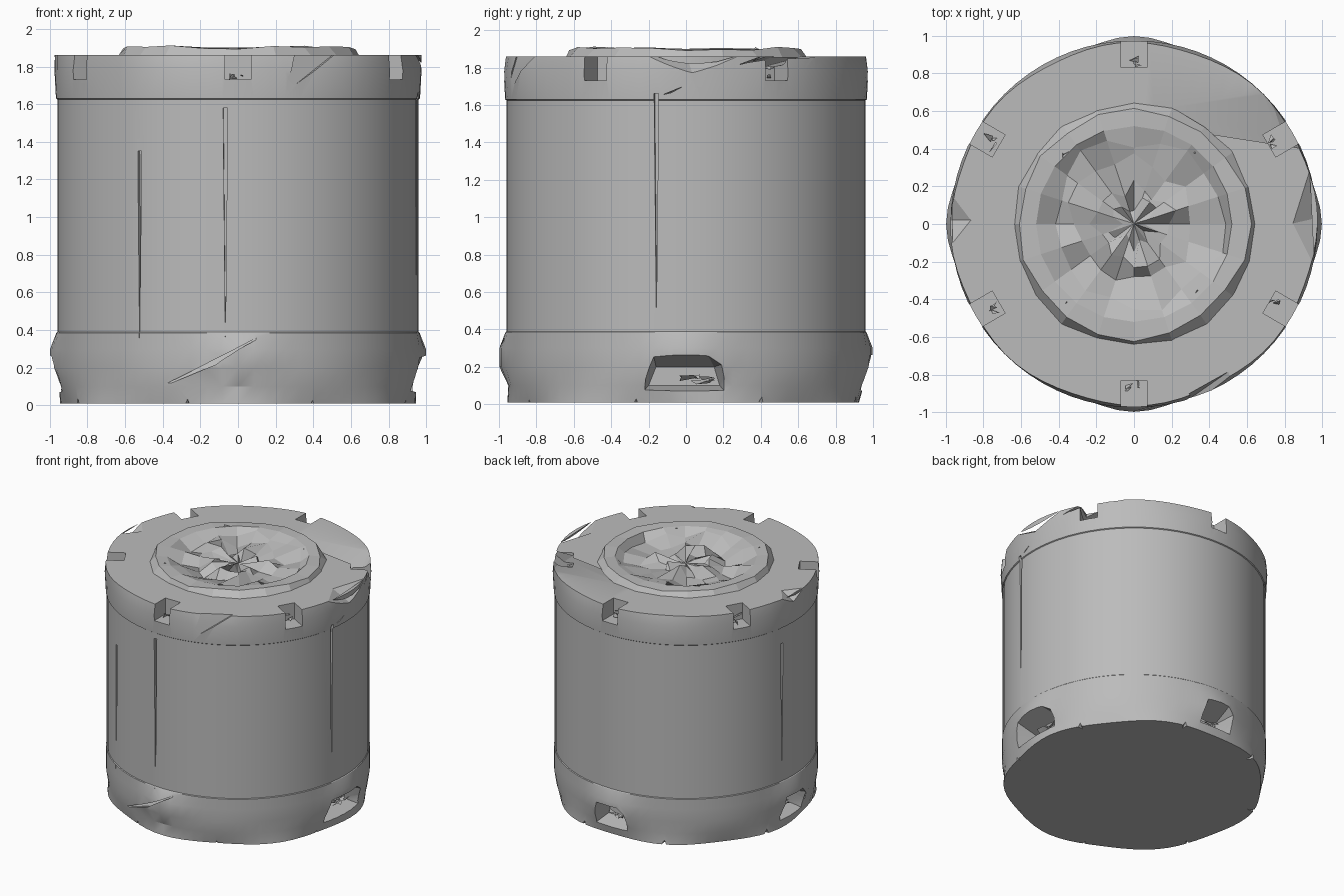
import bpy, bmesh, math, random
from mathutils import Vector, Matrix

if "Cube" in bpy.data.objects:
    bpy.data.objects.remove(bpy.data.objects["Cube"])

random.seed(7)
GREY = bpy.data.materials.new("worn grey")
GREY.diffuse_color = (0.5, 0.5, 0.5, 1)
GREY.use_nodes = True
GREY.node_tree.nodes["Principled BSDF"].inputs["Base Color"].default_value = GREY.diffuse_color


def finish(bm, name, smooth=None):
    bmesh.ops.recalc_face_normals(bm, faces=bm.faces)
    me = bpy.data.meshes.new(name)
    bm.to_mesh(me)
    bm.free()
    ob = bpy.data.objects.new(name, me)
    bpy.context.collection.objects.link(ob)
    me.materials.append(GREY)
    return ob


def lathe(name, rings, n, shape=lambda r, z, a: (r, z)):
    """Stack of (radius, height) rings, closed with a cap at both ends."""
    bm = bmesh.new()
    loops = []
    for r, z in rings:
        loop = []
        for i in range(n):
            a = 2 * math.pi * i / n
            rr, zz = shape(r, z, a)
            loop.append(bm.verts.new((rr * math.cos(a), rr * math.sin(a), zz)))
        loops.append(loop)
    for lo, hi in zip(loops, loops[1:]):
        for i in range(n):
            j = (i + 1) % n
            bm.faces.new((lo[i], lo[j], hi[j], hi[i]))
    for loop in (loops[0], loops[-1]):
        c = bm.verts.new(sum((v.co for v in loop), Vector()) / n)
        for i in range(n):
            bm.faces.new((loop[i], loop[(i + 1) % n], c))
    return finish(bm, name)


def hull(name, points, turn=0.0):
    """Convex solid through points, turned about the z axis."""
    bm = bmesh.new()
    rot = Matrix.Rotation(turn, 3, 'Z')
    for p in points:
        bm.verts.new(rot @ Vector(p))
    res = bmesh.ops.convex_hull(bm, input=bm.verts)
    inner = [v for v in set(res["geom_interior"]) if isinstance(v, bmesh.types.BMVert)]
    bmesh.ops.delete(bm, geom=inner, context='VERTS')
    return finish(bm, name)


def box_points(x0, x1, w, z0, z1):
    return [(x, y, z) for x in (x0, x1) for y in (-w, w) for z in (z0, z1)]


def cut(target, cutter):
    m = target.modifiers.new("cut", 'BOOLEAN')
    m.operation, m.solver, m.object = 'DIFFERENCE', 'EXACT', cutter
    bpy.context.view_layer.objects.active = target
    bpy.ops.object.modifier_apply(modifier=m.name)
    bpy.data.objects.remove(cutter)


def shards(name, centre, size, count):
    """Small heap of crumpled triangular scraps."""
    bm = bmesh.new()
    for _ in range(count):
        mid = [centre[k] + random.uniform(-1, 1) * size[k] * 0.5 for k in range(3)]
        vs = [bm.verts.new([mid[k] + random.uniform(-1, 1) * size[k] * 0.5
                            for k in range(3)]) for _ in range(4)]
        for f in ((0, 1, 2), (0, 3, 1), (1, 3, 2), (2, 3, 0)):
            bm.faces.new([vs[k] for k in f])
    return finish(bm, name)


# Drum body: bulging foot, slightly inset wall, dented top rim
def drum_shape(r, z, a):
    if 0.15 < z < 0.35 and r > 0.9:
        r += 0.033 * max(0, math.cos(4 * a)) ** 3
    if z > 1.8 and r > 0.9:
        r += 0.012 * math.sin(5 * a + 1) * math.cos(3 * a)
    if z < 0.05 and r > 0.9:
        r += 0.015 * math.sin(7 * a)
    return r, z


body = lathe("drum_body", [
    (0.94, 0.01), (0.95, 0.1), (0.965, 0.2), (0.965, 0.3), (0.965, 0.385), (0.96, 0.39),
    (0.96, 1.625), (0.967, 1.63), (0.975, 1.78), (0.965, 1.86),
    (0.6, 1.86), (0.56, 1.72)], 72, drum_shape)

# Six square notches in the top rim, four nicks round the foot
for k in range(6):
    cut(body, hull("notch", box_points(0.83, 1.2, 0.068, 1.73, 2.0), math.radians(30 + 60 * k)))
for k in range(4):
    for off in (-20, 28):
        cut(body, hull("nick", [(0.86, 0, -0.02), (1.1, -0.08, -0.02), (1.1, 0.08, -0.02),
                                (1.1, 0.02, 0.15)], math.radians(45 + 90 * k + off)))


# Foot vents: one wide hooded vent on the right, smaller ones left and back
def vent(turn, s):
    outer = [(1.2, y * s, z) for y, z in ((-0.27, 0.02), (-0.25, 0.2), (-0.19, 0.33),
                                          (0.08, 0.33), (0.25, 0.23), (0.25, 0.02))]
    inner = [(0.8, y * s, z) for y, z in ((-0.2, 0.1), (-0.16, 0.2), (0.15, 0.2), (0.18, 0.1))]
    cut(body, hull("vent_cutter", outer + inner, turn))


vent(0, 1.0)
vent(math.pi, 0.65)
vent(math.pi / 2, 0.65)

# Dents and thin cracks
dents = [
    [(-0.72, -0.78, 1.8), (-0.42, -0.9, 1.9), (-0.17, -0.97, 1.67), (-0.5, -1.1, 1.8)],
    [(0.25, -0.96, 1.66), (0.55, -0.75, 1.9), (0.3, -0.89, 1.9), (0.6, -1.1, 1.85)],
    [(0.985, -0.14, 1.65), (0.67, 0.74, 1.87), (-0.25, 0.63, 1.88), (0.75, 0.6, 1.84),
     (0.9, 0.5, 1.9)],
    [(-0.45, -0.86, 0.08), (-0.1, -0.95, 0.22), (0.16, -0.98, 0.39), (-0.2, -1.1, 0.2)],
    [(0.93, -0.3, 1.9), (0.83, 0.0, 1.87), (0.9, 0.35, 1.9), (1.05, 0.05, 1.72)],
    [(-0.93, -0.15, 1.9), (-0.83, 0.02, 1.88), (-0.93, 0.2, 1.9), (-1.05, 0.02, 1.76)],
]
for pts in dents:
    cut(body, hull("dent", pts))
for ang, z0, z1 in ((-94, 0.36, 1.58), (-9.5, 0.45, 1.66), (-123, 0.3, 1.35), (172, 0.4, 1.5)):
    w = 0.012
    cut(body, hull("crack", [(0.94, 0, z0), (1.1, 0, z0), (0.94, -w, z1), (0.94, w, z1),
                             (1.1, -w, z1), (1.1, w, z1)], math.radians(ang)))


# Raised crumpled lid: flat outer collar with a broken centre
def crumple(r, z, a):
    if r > 0.58:
        return r + random.uniform(-0.015, 0.015), z + (random.uniform(-0.015, 0.01) if z > 1.87 else 0)
    if r < 0.52:
        return r + random.uniform(-0.05, 0.05), z + random.uniform(-0.05, 0.04)
    return r, z


lid = lathe("crumpled_lid", [(0.55, 1.76), (0.65, 1.855), (0.61, 1.905), (0.52, 1.9),
                             (0.45, 1.86), (0.33, 1.85), (0.2, 1.86), (0.1, 1.84)],
            20, crumple)

# Scraps in the notches, vents and at the four lid fixings
for k in range(6):
    a = math.radians(30 + 60 * k)
    shards("notch_scrap", (0.87 * math.cos(a), 0.87 * math.sin(a), 1.76), (0.06, 0.06, 0.05), 3)
for sx in (-1, 1):
    for sy in (-1, 1):
        shards("lid_fixing", (0.38 * sx, 0.39 * sy, 1.87), (0.08, 0.06, 0.045), 5)
for c, s in (((0.86, 0.05, 0.14), (0.05, 0.14, 0.04)),
             ((-0.86, 0, 0.14), (0.05, 0.09, 0.04)),
             ((0, 0.86, 0.14), (0.09, 0.05, 0.04))):
    shards("vent_scrap", c, s, 6)

# Smooth the drum wall, keep the dents crisp
bpy.ops.object.select_all(action='DESELECT')
body.select_set(True)
bpy.context.view_layer.objects.active = body
bpy.ops.object.shade_smooth_by_angle(angle=math.radians(25))
